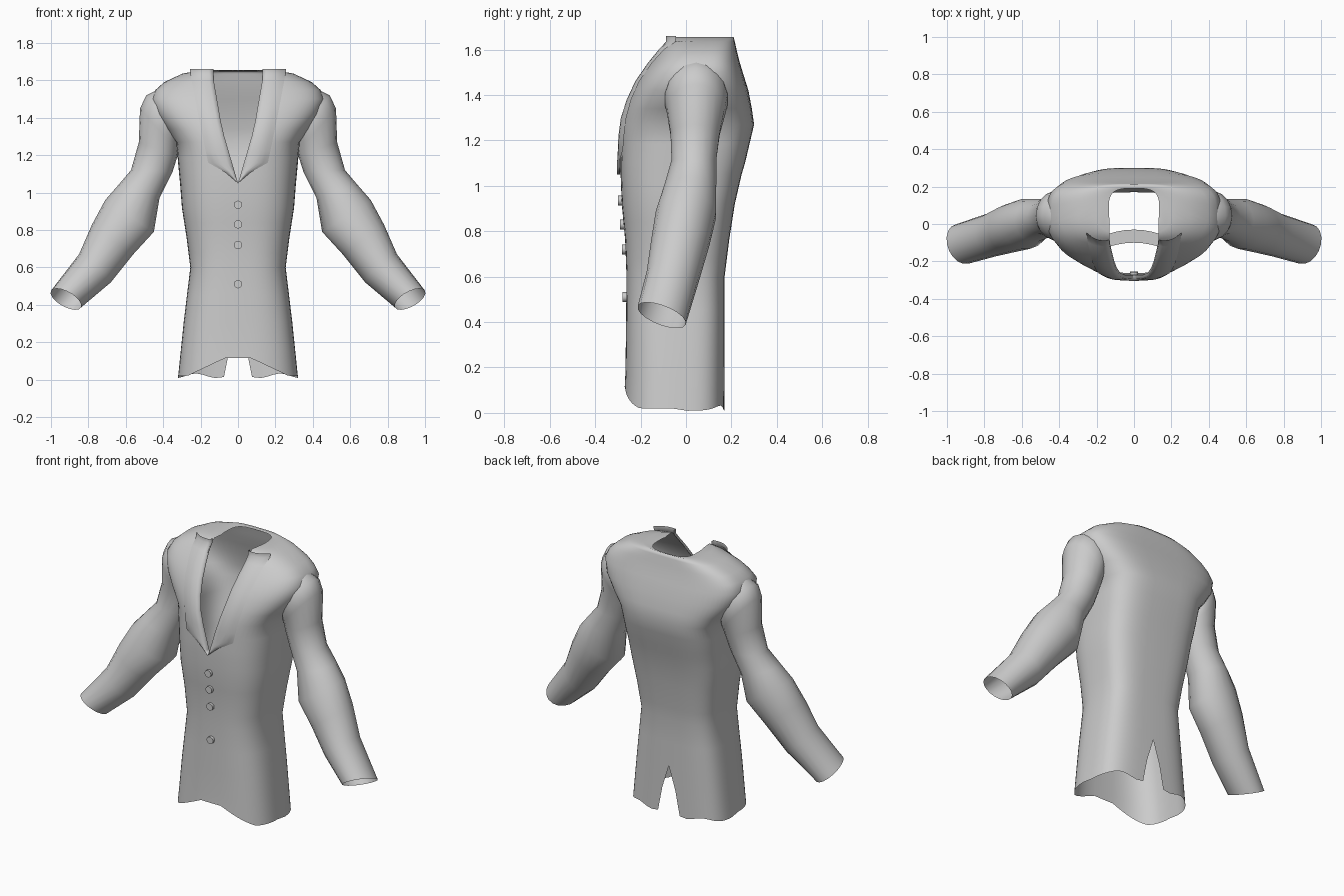
import bpy
import math
from mathutils import Vector

cube = bpy.data.objects.get("Cube")
if cube:
    bpy.data.objects.remove(cube)

cloth = bpy.data.materials.new("grey_cloth")
cloth.use_nodes = True
GREY = (0.6, 0.6, 0.6, 1)
cloth.diffuse_color = GREY
cloth.node_tree.nodes["Principled BSDF"].inputs["Base Color"].default_value = GREY


def lerp_table(table, z):
    """Interpolate rows of (key, values...) at key z."""
    if z <= table[0][0]:
        return table[0][1:]
    for a, b in zip(table, table[1:]):
        if z <= b[0]:
            t = (z - a[0]) / (b[0] - a[0])
            return tuple(p + (q - p) * t for p, q in zip(a[1:], b[1:]))
    return table[-1][1:]


def loft(name, rings, closed=False):
    """Skin equal-length point rows into one smooth sheet, mirrored in x."""
    n = len(rings[0])
    verts = [p for ring in rings for p in ring]
    faces = []
    for r in range(len(rings) - 1):
        for c in range(n if closed else n - 1):
            d = (c + 1) % n
            faces.append((r * n + c, r * n + d, (r + 1) * n + d, (r + 1) * n + c))
    mesh = bpy.data.meshes.new(name)
    mesh.from_pydata(verts, [], faces)
    mesh.materials.append(cloth)
    mesh.shade_smooth()
    obj = bpy.data.objects.new(name, mesh)
    bpy.context.collection.objects.link(obj)
    obj.modifiers.new("mirror", "MIRROR").merge_threshold = 0.002


# Torso sections: height, half width, front y, back y, side y
BODY = [
    (0.02, 0.32, -0.27, 0.17, -0.04),
    (0.31, 0.29, -0.265, 0.17, -0.04),
    (0.60, 0.255, -0.262, 0.17, -0.03),
    (0.76, 0.275, -0.268, 0.19, -0.02),
    (0.92, 0.30, -0.283, 0.215, -0.01),
    (1.05, 0.31, -0.288, 0.245, 0.0),
    (1.10, 0.315, -0.288, 0.26, 0.01),
    (1.27, 0.33, -0.285, 0.30, 0.03),
    (1.34, 0.385, -0.265, 0.29, 0.04),
    (1.42, 0.44, -0.235, 0.275, 0.045),
    (1.50, 0.465, -0.19, 0.25, 0.05),
    (1.55, 0.44, -0.15, 0.235, 0.055),
    (1.59, 0.395, -0.12, 0.225, 0.06),
    (1.635, 0.30, -0.085, 0.215, 0.07),
    (1.655, 0.20, -0.06, 0.21, 0.07),
]
NECK_RIM = (1.648, 0.135, -0.03, 0.19, 0.07)
NECK = [(1.05, 0.0), (1.34, 0.085), (1.60, 0.13), (1.66, 0.13)]
LAPEL = [(1.05, 0.0), (1.11, 0.07), (1.16, 0.16), (1.4, 0.21), (1.65, 0.257)]
VENT = [(0.02, 0.075), (0.15, 0.05), (0.31, 0.0)]
FRONT_CURVE, BACK_CURVE = 0.7, 0.57


def angle_for(x, w, curve):
    return math.asin(min(1, x / w) ** (1 / curve))


def section(z, w, front, back, side, columns=28):
    """Half outline from the front opening round to the back vent."""
    start = angle_for(lerp_table(NECK, z)[0], w, FRONT_CURVE)
    end = math.pi - angle_for(lerp_table(VENT, z)[0], w, BACK_CURVE)
    points = []
    for i in range(columns + 1):
        a = start + (end - start) * i / columns
        c = math.cos(a)
        curve, reach = (FRONT_CURVE, front) if c > 0 else (BACK_CURVE, back)
        x = w * max(0, math.sin(a)) ** curve
        y = side + abs(c) ** curve * (reach - side)
        drop = 0.0
        if z < 0.05:  # hem rises at the front and waves at the back
            if c > 0:
                drop = 0.095 * max(0, min(1, (0.27 - x) / 0.2))
            else:
                drop = 0.012 * math.cos(x * 28)
        points.append((x, y, z + drop))
    return points


sections = []
for low, high in zip(BODY, BODY[1:]):
    steps = 2 if high[0] - low[0] > 0.1 else 1
    for s in range(steps):
        sections.append([p + (q - p) * s / steps for p, q in zip(low, high)])
sections += [BODY[-1], NECK_RIM]
loft("torso", [section(*values) for values in sections])


def chest_y(x, z):
    w, front, back, side = lerp_table(BODY[:-1], z)
    k = 1 - min(0.97, x / max(w, 0.28)) ** (2 / FRONT_CURVE)
    return side + (front - side) * k ** (FRONT_CURVE / 2)


# Lapels folded over the chest
rows = []
for z in (1.05, 1.08, 1.11, 1.16, 1.22, 1.3, 1.38, 1.46, 1.54, 1.6, 1.635, 1.66):
    inner, outer = lerp_table(NECK, z)[0], lerp_table(LAPEL, z)[0]
    row = []
    for i in range(6):
        t = i / 5
        x = inner + (outer - inner) * t
        row.append((x, chest_y(x, z) - 0.006 - 0.01 * math.sin(math.pi * t), z))
    # rolled inner edge tucks back into the opening
    row.insert(0, (inner, row[0][1] + 0.02, z))
    rows.append(row)
loft("lapels", rows)

# Sleeves from shoulder to cuff:
# outer x z, inner x z, centre y, half depth, cuff skew in x and z
SLEEVE = [
    (0.44, 1.545, 0.32, 1.27, 0.045, 0.135, 0, 0),
    (0.49, 1.52, 0.32, 1.24, 0.045, 0.14, 0, 0),
    (0.524, 1.45, 0.32, 1.22, 0.045, 0.13, 0, 0),
    (0.53, 1.27, 0.325, 1.19, 0.04, 0.11, 0, 0),
    (0.572, 1.12, 0.35, 1.11, 0.035, 0.10, 0, 0),
    (0.64, 1.04, 0.42, 0.97, 0.02, 0.115, 0, 0),
    (0.71, 0.96, 0.45, 0.79, 0.0, 0.135, 0, 0),
    (0.78, 0.83, 0.56, 0.67, -0.025, 0.13, 0, 0),
    (0.85, 0.67, 0.68, 0.52, -0.06, 0.115, 0.01, -0.015),
    (1.0, 0.475, 0.84, 0.385, -0.107, 0.107, 0.02, -0.035),
]
rings = []
for ox, oz, ix, iz, y, depth, skew_x, skew_z in SLEEVE:
    centre = Vector(((ox + ix) / 2, y, (oz + iz) / 2))
    across = Vector(((ox - ix) / 2, 0, (oz - iz) / 2))
    along = Vector((skew_x, depth, skew_z))
    angles = [math.tau * i / 18 for i in range(18)]
    rings.append([centre + across * math.cos(a) + along * math.sin(a) for a in angles])
loft("sleeves", rings, closed=True)

# Inner waist strap
loft("inner_strap", [
    [(x, y - 1.2 * x * x, 0.62) for x in (0, 0.05, 0.1, 0.15, 0.2)] for y in (-0.03, -0.10)
])

# Front buttons
for number, z in enumerate((0.935, 0.83, 0.72, 0.51), 1):
    bpy.ops.mesh.primitive_cylinder_add(
        vertices=14, radius=0.022, depth=0.024,
        location=(0, chest_y(0, z) - 0.004, z), rotation=(math.pi / 2, 0, 0))
    button = bpy.context.object
    button.name = f"button_{number}"
    button.data.materials.append(cloth)
    bpy.ops.object.shade_smooth_by_angle()
